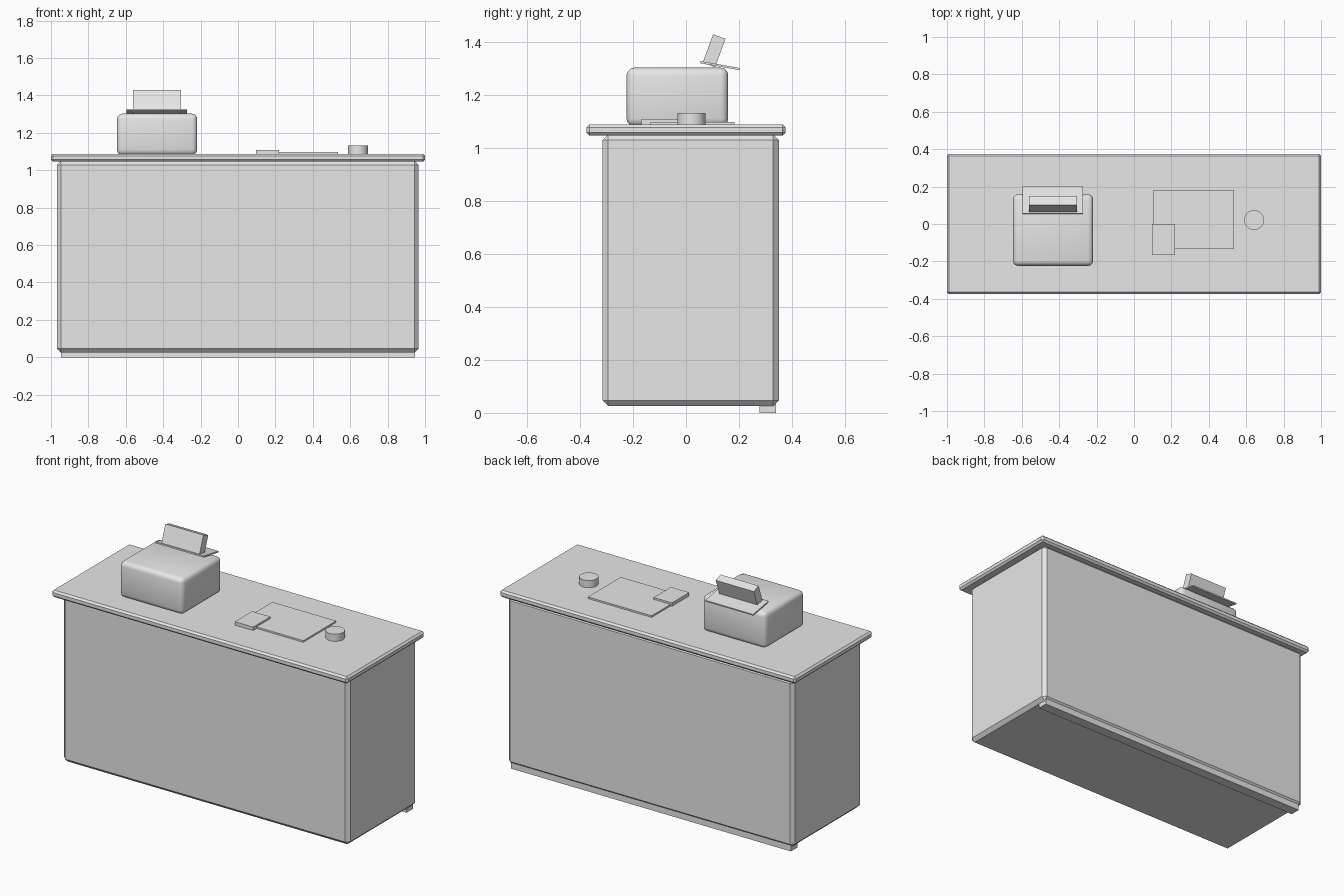
import bpy
from math import radians

cube = bpy.data.objects.get("Cube")
if cube:
    bpy.data.objects.remove(cube, do_unlink=True)

grey = bpy.data.materials.new("plain grey")
grey.use_nodes = True
grey.diffuse_color = (0.8, 0.8, 0.8, 1)
grey.node_tree.nodes["Principled BSDF"].inputs["Base Color"].default_value = (0.8, 0.8, 0.8, 1)


def finish(name, bevel=0, segments=1, smooth=False):
    ob = bpy.context.object
    ob.name = name
    ob.data.materials.append(grey)
    bpy.ops.object.transform_apply(location=False, rotation=False, scale=True)
    if bevel:
        mod = ob.modifiers.new("bevel", "BEVEL")
        mod.width = bevel
        mod.segments = segments
        bpy.ops.object.modifier_apply(modifier=mod.name)
    if smooth:
        bpy.ops.object.shade_smooth_by_angle(angle=radians(35))
    return ob


def box(name, x, y, z, tilt=0, **kw):
    """Box from its x, y and z ranges, tilted about x in degrees."""
    centre = [(a + b) / 2 for a, b in (x, y, z)]
    bpy.ops.mesh.primitive_cube_add(size=1, location=centre, rotation=(radians(tilt), 0, 0))
    bpy.context.object.scale = [b - a for a, b in (x, y, z)]
    return finish(name, **kw)


# Counter
box("counter_body", (-0.968, 0.966), (-0.315, 0.35), (0.026, 1.05), bevel=0.021)
box("counter_top", (-1, 1), (-0.375, 0.375), (1.046, 1.088), bevel=0.011)
box("rear_plinth", (-0.947, 0.945), (0.278, 0.34), (0, 0.04))

# Till with its tilted tray and screen
box("till_body", (-0.647, -0.218), (-0.224, 0.159), (1.081, 1.302),
    bevel=0.028, segments=3, smooth=True)
box("till_tray", (-0.596, -0.272), (0.053, 0.203), (1.306, 1.314), tilt=-10)
box("till_screen", (-0.562, -0.305), (0.081, 0.131), (1.309, 1.423), tilt=-20)

# Things lying on the counter
box("counter_mat", (0.104, 0.535), (-0.134, 0.183), (1.086, 1.098))
box("card_pad", (0.095, 0.219), (-0.167, 0.0), (1.086, 1.109))
bpy.ops.mesh.primitive_cylinder_add(vertices=32, radius=0.053, depth=0.046,
                                    location=(0.642, 0.021, 1.109))
finish("round_pot", smooth=True)
